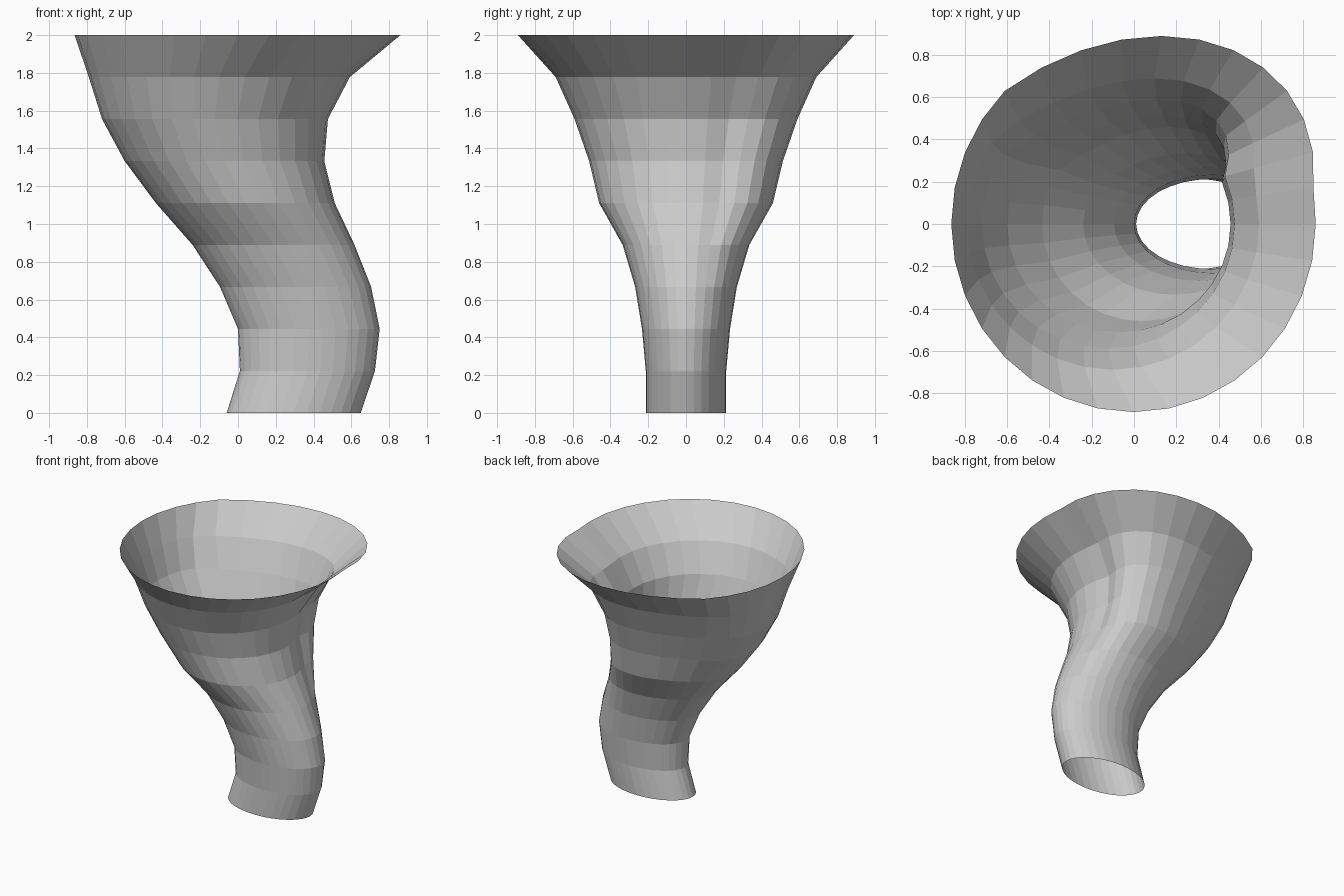
import bpy, bmesh, math

if "Cube" in bpy.data.objects:
    bpy.data.objects.remove(bpy.data.objects["Cube"])

SIDES = 32

# Rings, evenly spaced in height: left x, right x, half depth,
# sideways push of the back wall and the angle where it peaks
RINGS = [
    (-0.06, 0.65, 0.213, 0.00, 85),
    (0.01, 0.725, 0.213, 0.00, 85),
    (0.00, 0.75, 0.233, 0.00, 85),
    (-0.095, 0.705, 0.269, 0.02, 85),
    (-0.24, 0.617, 0.335, 0.06, 85),
    (-0.435, 0.512, 0.46, 0.13, 85),
    (-0.60, 0.457, 0.513, 0.21, 85),
    (-0.72, 0.476, 0.59, 0.23, 85),
    (-0.79, 0.592, 0.69, 0.20, 80),
    (-0.865, 0.86, 0.89, 0.145, 72),
]


def ring_point(ring, index, height):
    left, right, depth, push, peak = ring
    angle = 360 * index / SIDES
    a = math.radians(angle)
    x = (left + right) / 2 + (right - left) / 2 * math.cos(a)
    x += push * max(0, 1 - ((angle - peak) / 62) ** 2)
    return x, depth * math.sin(a), height


# Open bent funnel lofted through the rings
bm = bmesh.new()
loops = []
for level, ring in enumerate(RINGS):
    z = 2 * level / (len(RINGS) - 1)
    loops.append([bm.verts.new(ring_point(ring, i, z)) for i in range(SIDES)])

for lower, upper in zip(loops, loops[1:]):
    for i in range(SIDES):
        j = (i + 1) % SIDES
        bm.faces.new((lower[i], lower[j], upper[j], upper[i]))

mesh = bpy.data.meshes.new("bent_funnel")
bm.to_mesh(mesh)
bm.free()
bpy.context.collection.objects.link(bpy.data.objects.new("bent_funnel", mesh))
